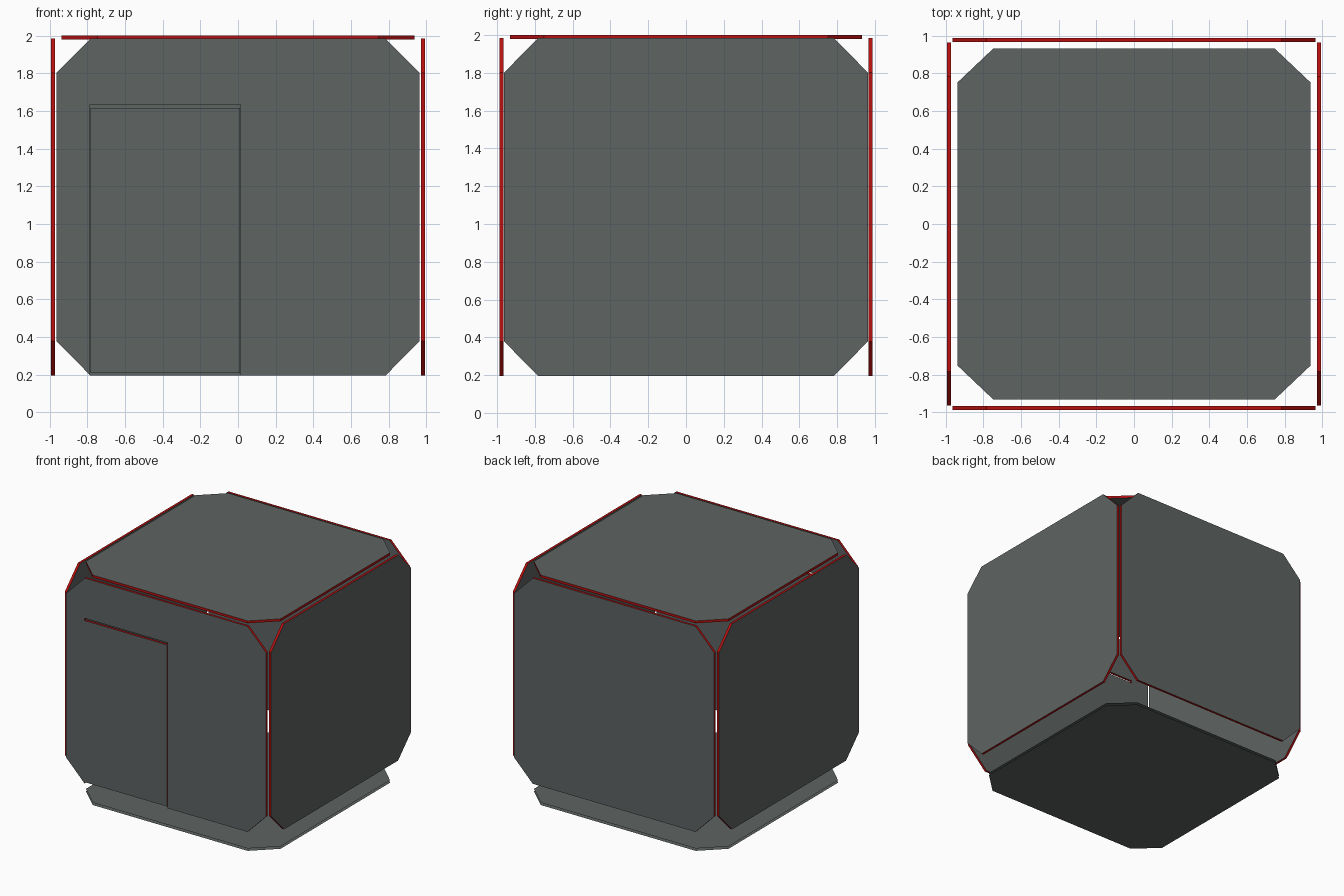
import bpy
import bmesh

cube = bpy.data.objects.get("Cube")
if cube:
    bpy.data.objects.remove(cube, do_unlink=True)


def make_material(name, color):
    mat = bpy.data.materials.new(name)
    mat.use_nodes = True
    mat.diffuse_color = color
    mat.node_tree.nodes["Principled BSDF"].inputs["Base Color"].default_value = color
    return mat


GREY = make_material("slate grey", (0.112, 0.127, 0.123, 1))
RED = make_material("edge red", (0.48, 0.005, 0.005, 1))


def octagon(half_u, low, high, cut_u, cut_v):
    """Rectangle with cut corners, anticlockwise from the bottom left."""
    u = half_u - cut_u
    return [(-u, low), (u, low), (half_u, low + cut_v), (half_u, high - cut_v),
            (u, high), (-u, high), (-half_u, high - cut_v), (-half_u, low + cut_v)]


def panel(name, outline, axis, near, far, rim=True):
    """Extrude a flat outline along an axis: grey faces, red rim."""
    bm = bmesh.new()

    def ring(depth):
        verts = []
        for point in outline:
            co = list(point)
            co.insert(axis, depth)
            verts.append(bm.verts.new(co))
        return verts

    a, b = ring(near), ring(far)
    bm.faces.new(a)
    bm.faces.new(b)
    for i in range(len(a)):
        j = (i + 1) % len(a)
        bm.faces.new((a[i], a[j], b[j], b[i]))
    bmesh.ops.recalc_face_normals(bm, faces=bm.faces)
    bm.normal_update()
    sides = []
    for face in bm.faces:
        if abs(face.normal[axis]) < 0.9:
            face.material_index = 1
            sides.append(face)
    if not rim:
        bmesh.ops.delete(bm, geom=sides, context='FACES')
    mesh = bpy.data.meshes.new(name)
    bm.to_mesh(mesh)
    bm.free()
    mesh.materials.append(GREY)
    mesh.materials.append(RED)
    obj = bpy.data.objects.new(name, mesh)
    bpy.context.collection.objects.link(obj)
    return obj


BOTTOM, TOP = 0.196, 1.984
wall = octagon(0.963, BOTTOM, TOP, 0.18, 0.182)

# Side and back walls
panel("left_wall", wall, 0, 0.971, 0.992)
panel("right_wall", wall, 0, -0.992, -0.971)
panel("back_wall", wall, 1, 0.967, 0.988)

# Front wall with a doorway open at the bottom
door_left, door_right, door_top = wall[0][0] - 0.002, 0.012, 1.635
doorway = [(door_left, BOTTOM + 0.002), (door_left, door_top),
           (door_right, door_top), (door_right, BOTTOM)]
panel("front_wall", doorway + wall[1:], 1, -0.988, -0.967)

# Door, with a narrow gap above and below
gap = 0.001
low, high = BOTTOM + 0.014, door_top - 0.02
panel("door", [(door_left + gap, low), (door_right - gap, low),
               (door_right - gap, high), (door_left + gap, high)], 1, -0.988, -0.967)

# Roof, and floor made of two open sheets
slab = octagon(0.936, -0.932, 0.932, 0.19, 0.18)
panel("roof", slab, 2, 1.979, 2.0)
panel("floor", slab, 2, 0.0, 0.021, rim=False)
